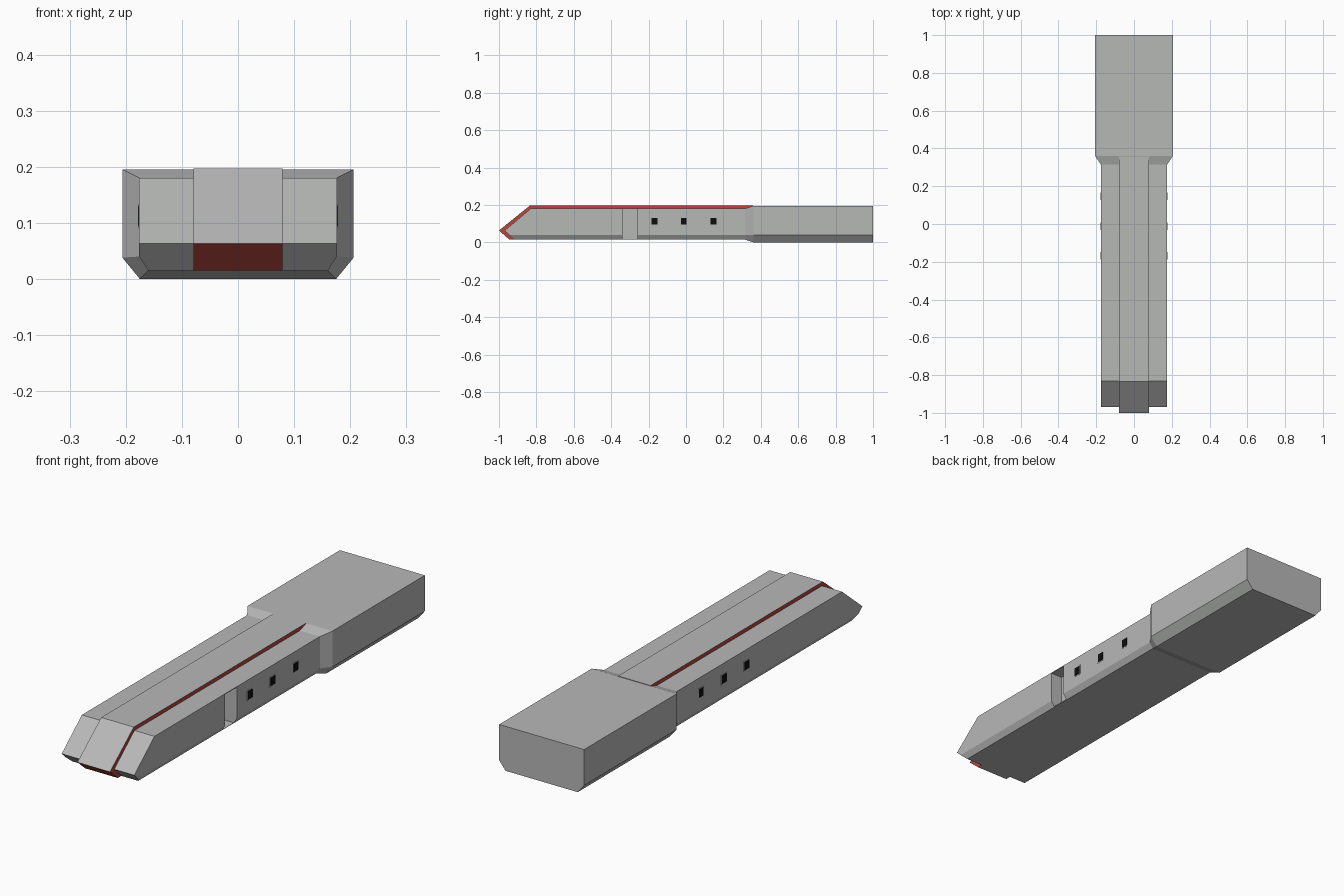
import bpy, bmesh
from mathutils import Vector

if "Cube" in bpy.data.objects:
    bpy.data.objects.remove(bpy.data.objects["Cube"])


def material(name, rgb):
    m = bpy.data.materials.new(name)
    m.diffuse_color = (*rgb, 1)
    m.use_nodes = True
    m.node_tree.nodes["Principled BSDF"].inputs["Base Color"].default_value = m.diffuse_color
    return m


GRAY = material("hull gray", (0.47, 0.48, 0.47))
RED = material("trim red", (0.45, 0.065, 0.05))
BLACK = material("window black", (0.004, 0.004, 0.004))


def finish(bm, name, mats):
    bmesh.ops.recalc_face_normals(bm, faces=bm.faces)
    me = bpy.data.meshes.new(name)
    bm.to_mesh(me)
    bm.free()
    for m in mats:
        me.materials.append(m)
    ob = bpy.data.objects.new(name, me)
    bpy.context.collection.objects.link(ob)
    return ob


def box(name, lo, hi, mat):
    bm = bmesh.new()
    bmesh.ops.create_cube(bm, size=1)
    for v in bm.verts:
        v.co = [(a + b) / 2 + c * (b - a) for a, b, c in zip(lo, hi, v.co)]
    return finish(bm, name, [mat])


# Hull: lofted sections (y, half width, top, chamfer z, bottom half width, bottom z)
sections = [
    (-1.05, 0.176, 0.18, 0.04, 0.16, 0.015),
    (0.315, 0.176, 0.18, 0.04, 0.16, 0.015),
    (0.36, 0.206, 0.195, 0.038, 0.175, 0.0),
    (1.0, 0.206, 0.195, 0.038, 0.175, 0.0),
]
bm = bmesh.new()
rings = []
for y, w, top, cz, bw, bz in sections:
    pts = [(-w, top), (-w, cz), (-bw, bz), (bw, bz), (w, cz), (w, top)]
    rings.append([bm.verts.new((x, y, z)) for x, z in pts])
for a, b in zip(rings, rings[1:]):
    for i in range(6):
        j = (i + 1) % 6
        bm.faces.new((a[i], a[j], b[j], b[i]))
bm.faces.new(rings[0])
bm.faces.new(rings[-1][::-1])

# Wedge nose: slice the front with an upper and a lower plane
for p, q, up in [((-0.83, 0.18), (-0.97, 0.063), 1), ((-0.97, 0.063), (-0.92, 0.015), -1)]:
    dy, dz = q[0] - p[0], q[1] - p[1]
    n = Vector((0, dz, -dy)).normalized()
    if n.y > 0:
        n = -n
    geom = bm.verts[:] + bm.edges[:] + bm.faces[:]
    bmesh.ops.bisect_plane(bm, geom=geom, plane_co=(0, *p), plane_no=n, clear_outer=True)
    bmesh.ops.holes_fill(bm, edges=[e for e in bm.edges if e.is_boundary], sides=0)
hull = finish(bm, "hull", [GRAY])

# Doorway recess on the right side only
cutter = box("doorway_cutter", (0.12, -0.34, 0.018), (0.25, -0.26, 0.177), GRAY)
cutter.hide_render = True
cutter.hide_viewport = True
cut = hull.modifiers.new("doorway", 'BOOLEAN')
cut.operation = 'DIFFERENCE'
cut.solver = 'EXACT'
cut.object = cutter

# Raised centre band wrapping over the nose, with red edges and underside
profile = [(0.358, 0.1965), (-0.835, 0.1965), (-1.0, 0.063), (-0.945, 0.0155),
           (-0.90, 0.0155), (-0.90, 0.05), (0.358, 0.05)]
bm = bmesh.new()
face = bm.faces.new([bm.verts.new((-0.079, y, z)) for y, z in profile])
ext = bmesh.ops.extrude_face_region(bm, geom=[face])
for v in ext["geom"]:
    if isinstance(v, bmesh.types.BMVert):
        v.co.x = 0.079
bmesh.ops.recalc_face_normals(bm, faces=bm.faces)
for f in bm.faces:
    f.normal_update()
    n = f.normal
    f.material_index = int(abs(n.x) > 0.5 or (n.y < -0.3 and n.z < -0.3))
finish(bm, "centre_band", [GRAY, RED])

# Small square windows with thin frames, both sides
for side, s in (("right", 1), ("left", -1)):
    for i, y in enumerate((-0.168, -0.012, 0.148)):
        for part, hy, hz, out, mat in (("frame", 0.02, 0.022, 0.177, GRAY),
                                       ("window", 0.016, 0.018, 0.1785, BLACK)):
            x0, x1 = sorted((s * 0.172, s * out))
            box(f"{side}_{part}_{i + 1}", (x0, y - hy, 0.112 - hz), (x1, y + hy, 0.112 + hz), mat)
